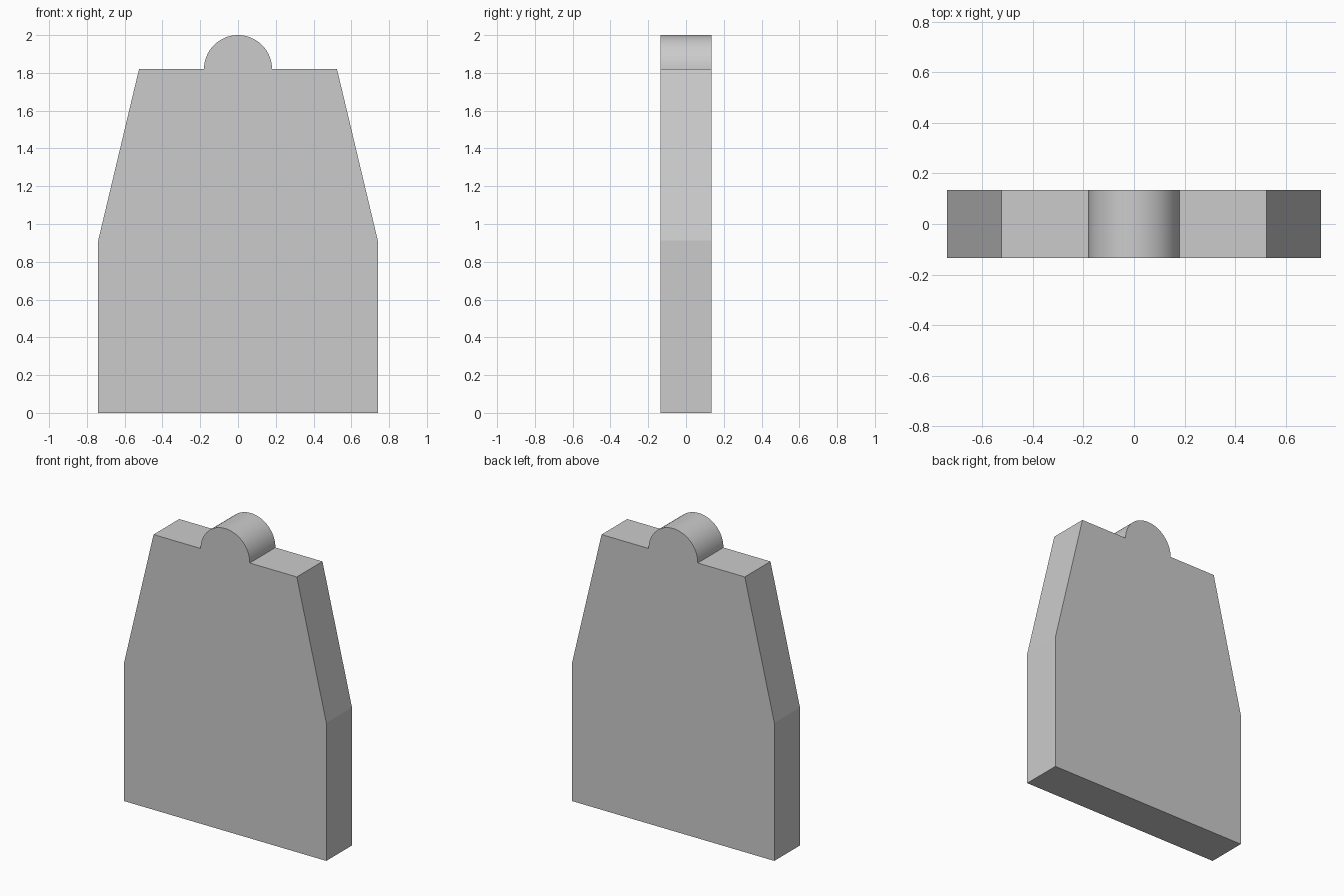
import bpy, bmesh, math

if "Cube" in bpy.data.objects:
    bpy.data.objects.remove(bpy.data.objects["Cube"])

HALF_DEPTH = 0.134
R, SHOULDER_Z = 0.18, 1.82
SEGMENTS = 32

# Outline in x, z: tapered plate with a half-round top tab
profile = [(-0.74, 0.0), (0.74, 0.0), (0.74, 0.913), (0.524, SHOULDER_Z)]
for i in range(SEGMENTS + 1):
    a = math.pi * i / SEGMENTS
    profile.append((R * math.cos(a), SHOULDER_Z + R * math.sin(a)))
profile += [(-0.524, SHOULDER_Z), (-0.74, 0.913)]

# Extrude the outline through the plate thickness
bm = bmesh.new()
front = bm.faces.new([bm.verts.new((x, -HALF_DEPTH, z)) for x, z in profile])
geom = bmesh.ops.extrude_face_region(bm, geom=[front], use_keep_orig=True)["geom"]
back_verts = [g for g in geom if isinstance(g, bmesh.types.BMVert)]
bmesh.ops.translate(bm, verts=back_verts, vec=(0, 2 * HALF_DEPTH, 0))
bmesh.ops.recalc_face_normals(bm, faces=bm.faces)

mesh = bpy.data.meshes.new("tapered_plate")
bm.to_mesh(mesh)
bm.free()
plate = bpy.data.objects.new("tapered_plate", mesh)
bpy.context.collection.objects.link(plate)

# Smooth only the rounded tab; keep the shallow side bend crisp
bpy.context.view_layer.objects.active = plate
plate.select_set(True)
bpy.ops.object.shade_smooth_by_angle(angle=math.radians(9))
